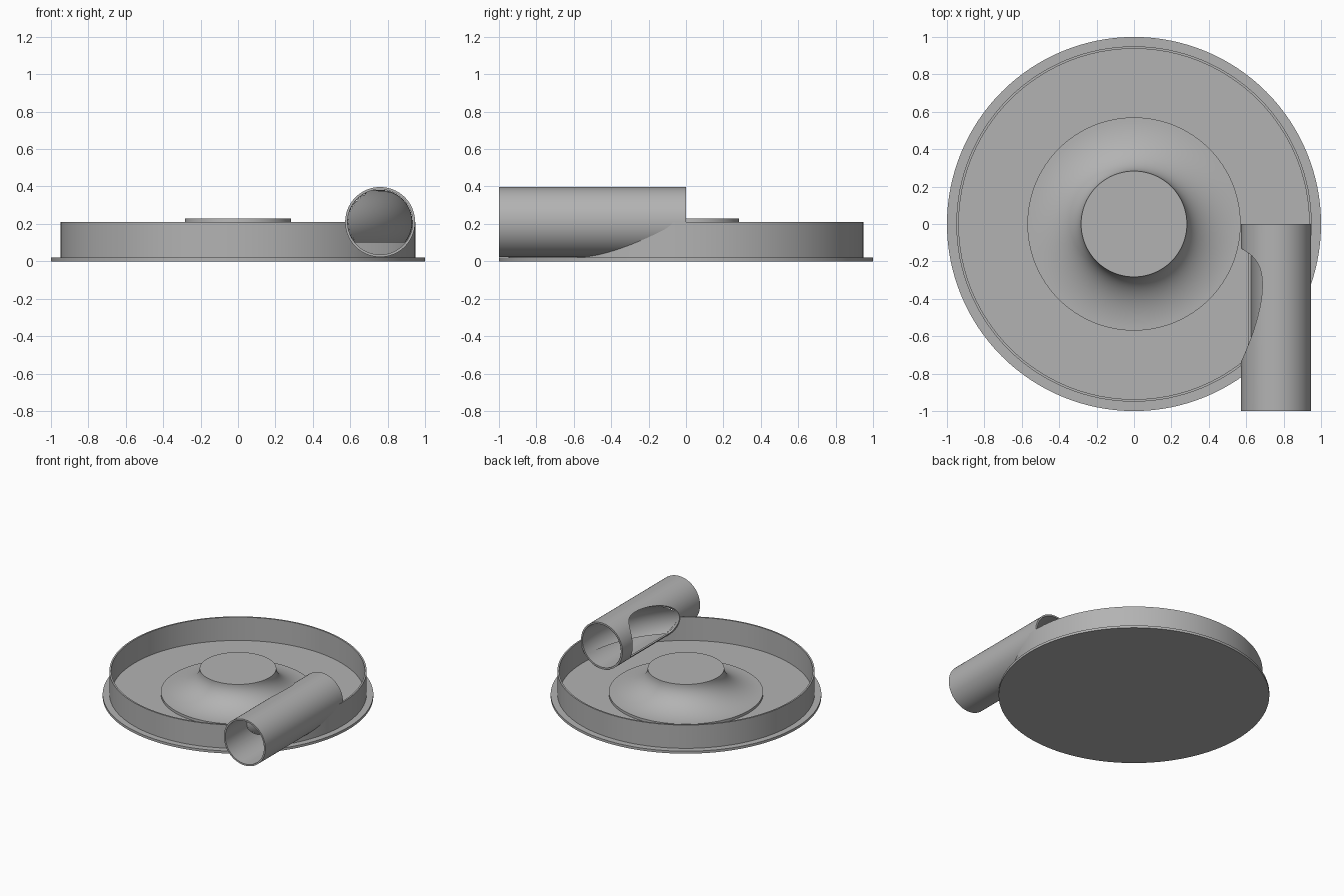
import bpy, bmesh, math
from mathutils import Matrix, Vector

cube = bpy.data.objects.get("Cube")
if cube:
    bpy.data.objects.remove(cube)

grey = bpy.data.materials.new("plain grey")
grey.use_nodes = True
colour = (0.45, 0.45, 0.45, 1)
grey.diffuse_color = colour
grey.node_tree.nodes["Principled BSDF"].inputs["Base Color"].default_value = colour

SEGMENTS = 128
DUCT_R, DUCT_X, DUCT_Z = 0.172, 0.76, 0.21
LIP_Z = 0.10
PIPE_MATRIX = Matrix.Translation((DUCT_X, 0, DUCT_Z)) @ Matrix.Rotation(math.pi / 2, 4, 'X')


def finish(name, bm, fix_normals=True):
    if fix_normals:
        bmesh.ops.recalc_face_normals(bm, faces=bm.faces)
    mesh = bpy.data.meshes.new(name)
    bm.to_mesh(mesh)
    bm.free()
    obj = bpy.data.objects.new(name, mesh)
    bpy.context.collection.objects.link(obj)
    mesh.materials.append(grey)
    return obj


def smooth(obj):
    bpy.ops.object.select_all(action='DESELECT')
    obj.select_set(True)
    bpy.context.view_layer.objects.active = obj
    bpy.ops.object.shade_smooth_by_angle(angle=math.radians(30))


def revolve(name, profile, closed=False, matrix=None):
    """Turn an (r, z) profile about z; a closed profile makes a ring."""
    bm = bmesh.new()
    verts = [bm.verts.new((r, 0, z)) for r, z in profile]
    pairs = list(zip(verts, verts[1:]))
    if closed:
        pairs.append((verts[-1], verts[0]))
    edges = [bm.edges.new(p) for p in pairs]
    bmesh.ops.spin(bm, geom=verts + edges, cent=(0, 0, 0), axis=(0, 0, 1),
                   angle=math.tau, steps=SEGMENTS)
    bmesh.ops.remove_doubles(bm, verts=bm.verts, dist=0.0001)
    if matrix:
        bm.transform(matrix)
    return finish(name, bm)


def cut(obj, cutter):
    mod = obj.modifiers.new("cut", 'BOOLEAN')
    mod.operation = 'DIFFERENCE'
    mod.solver = 'EXACT'
    mod.object = cutter
    bpy.ops.object.select_all(action='DESELECT')
    obj.select_set(True)
    bpy.context.view_layer.objects.active = obj
    bpy.ops.object.modifier_apply(modifier=mod.name)
    smooth(obj)


# Base plate and flared centre hub
smooth(revolve("base_plate", [(0, 0), (1, 0), (1, 0.02), (0, 0.02)]))
flare = [(0.57 - 0.287 * math.cos(t), 0.23 - 0.19 * math.sin(t))
         for t in [math.pi / 2 * i / 20 for i in range(21)]]
smooth(revolve("centre_hub", [(0, 0.23)] + flare + [(0.57, 0.015), (0, 0.015)]))

# Outer wall, opened where the pipe enters
wall = revolve("outer_wall", [(0.937, 0.015), (0.95, 0.015), (0.95, 0.21), (0.937, 0.21)], True)
bore = revolve("bore_cutter", [(0, 0), (0.176, 0), (0.176, 1.1), (0, 1.1)], matrix=PIPE_MATRIX)
cut(wall, bore)

# Tangential pipe, opened on its inner side by the ring duct
pipe = revolve("inlet_pipe", [(0.174, 0), (0.187, 0), (0.187, 1), (0.174, 1)], True, PIPE_MATRIX)
start = math.asin((LIP_Z - DUCT_Z) / DUCT_R)
sweep = math.pi - 2 * start
section = [(DUCT_X + DUCT_R * math.cos(start + sweep * i / 48),
            DUCT_Z + DUCT_R * math.sin(start + sweep * i / 48)) for i in range(49)]
duct = revolve("duct_cutter", section, True)
cut(pipe, duct)

# Curved baffle inside the pipe, following the ring duct
bm = bmesh.new()
rows = []
for j in range(141):
    a = -math.radians(80) * j / 140
    rows.append([bm.verts.new((r * math.cos(a), r * math.sin(a), z)) for r, z in section])
axis = Vector((DUCT_X, DUCT_Z))
for row, following in zip(rows, rows[1:]):
    for i in range(len(section) - 1):
        quad = (row[i], row[i + 1], following[i + 1], following[i])
        if all((Vector((v.co.x, v.co.z)) - axis).length < 0.181 for v in quad):
            bm.faces.new(quad)
bmesh.ops.delete(bm, geom=[v for v in bm.verts if not v.link_faces], context='VERTS')
smooth(finish("inner_baffle", bm))

# Put the cutters out of sight
for helper in (bore, duct):
    helper.hide_render = True
    helper.hide_viewport = True
    helper.hide_set(True)
